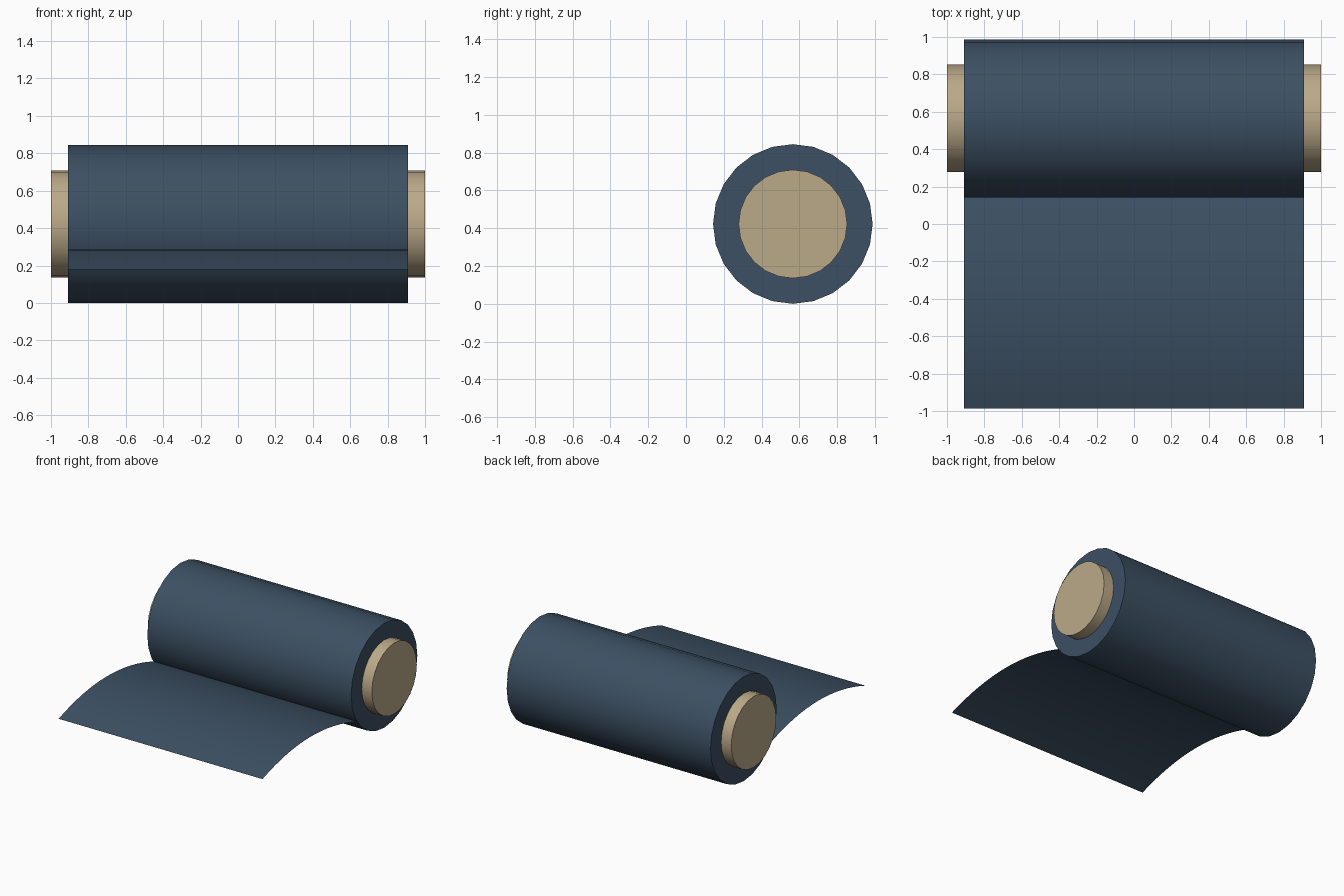
import bpy, math

if "Cube" in bpy.data.objects:
    bpy.data.objects.remove(bpy.data.objects["Cube"])

CY, CZ = 0.565, 0.422   # roll axis
R, HALF = 0.422, 0.91   # roll radius and half width


def material(name, rgb):
    m = bpy.data.materials.new(name)
    m.diffuse_color = (*rgb, 1)
    m.use_nodes = True
    m.node_tree.nodes["Principled BSDF"].inputs["Base Color"].default_value = m.diffuse_color
    return m


def cylinder(name, radius, length, mat):
    bpy.ops.mesh.primitive_cylinder_add(vertices=24, radius=radius, depth=length,
                                        location=(0, CY, CZ),
                                        rotation=(0, math.pi / 2, 0))
    ob = bpy.context.object
    ob.name = name
    ob.data.materials.append(mat)
    bpy.ops.object.shade_smooth_by_angle(angle=math.radians(40))
    return ob


blue = material("fabric", (0.045, 0.08, 0.125))
tan = material("cardboard", (0.50, 0.40, 0.25))

# Wound roll and the core poking out of both ends
cylinder("fabric_roll", R, 2 * HALF, blue)
cylinder("roll_core", 0.287, 2.0, tan)

# Loose sheet: gentle arch from its free front edge to the roll
Y0, Y1, BASE, RISE, N = -0.987, 0.225, 0.178, 0.108, 16
verts = []
for i in range(N + 1):
    t = i / N
    y = Y0 + (Y1 - Y0) * t
    z = BASE + RISE * 4 * t * (1 - t)
    verts += [(-HALF, y, z), (HALF, y, z)]
faces = [(2 * i, 2 * i + 1, 2 * i + 3, 2 * i + 2) for i in range(N)]
me = bpy.data.meshes.new("loose_sheet")
me.from_pydata(verts, [], faces)
sheet = bpy.data.objects.new("loose_sheet", me)
bpy.context.collection.objects.link(sheet)
me.materials.append(blue)
for p in me.polygons:
    p.use_smooth = True
